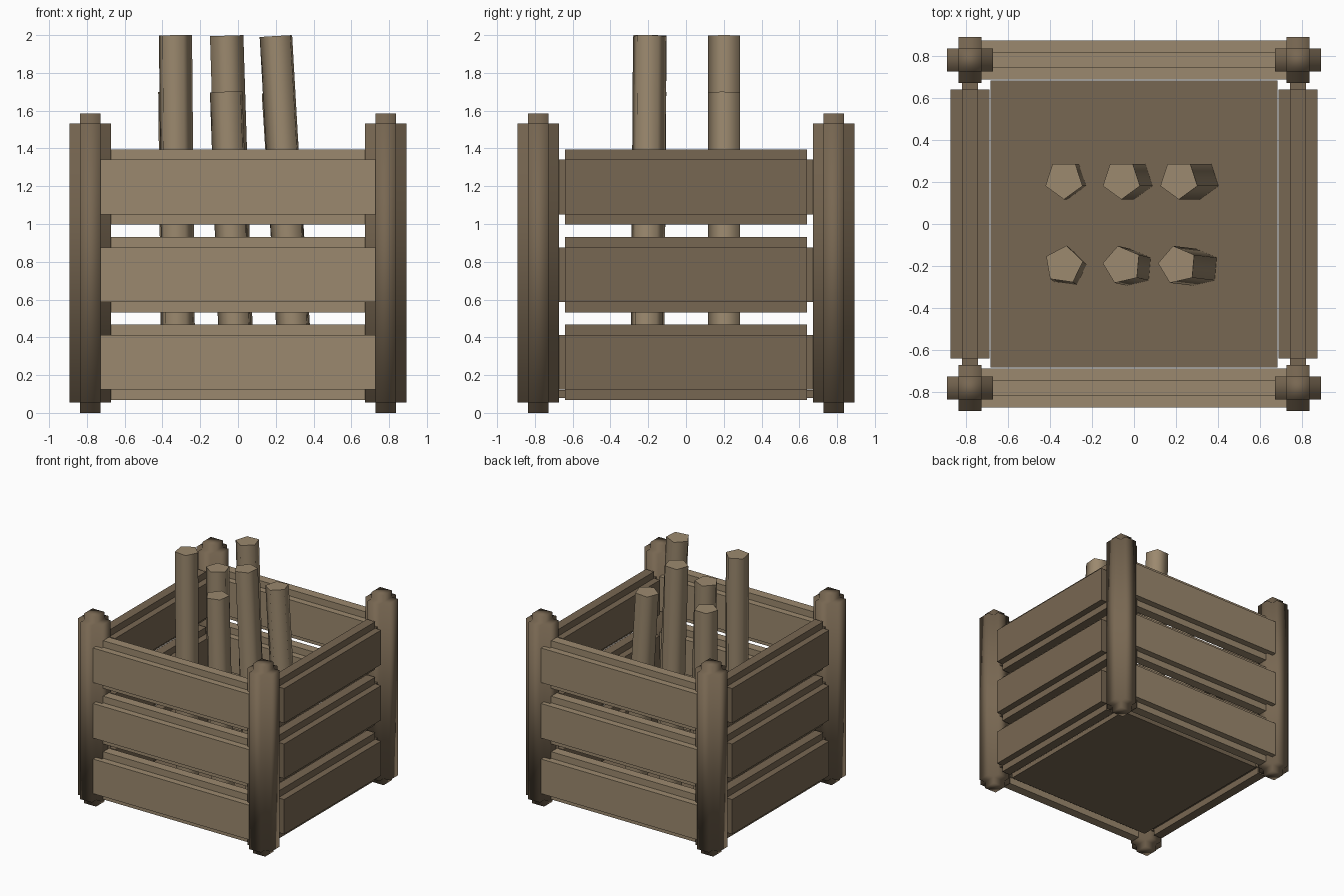
import bpy, bmesh, math
from mathutils import Vector, Matrix

cube = bpy.data.objects.get("Cube")
if cube:
    bpy.data.objects.remove(cube, do_unlink=True)


def material(name, rgb):
    m = bpy.data.materials.new(name)
    m.use_nodes = True
    m.diffuse_color = (*rgb, 1)
    m.node_tree.nodes["Principled BSDF"].inputs["Base Color"].default_value = (*rgb, 1)
    return m


light_wood = material("light_wood", (0.33, 0.25, 0.157))
dark_wood = material("dark_wood", (0.187, 0.136, 0.084))


def finish(bm, name, mat):
    bmesh.ops.recalc_face_normals(bm, faces=bm.faces[:])
    mesh = bpy.data.meshes.new(name)
    bm.to_mesh(mesh)
    bm.free()
    mesh.materials.append(mat)
    obj = bpy.data.objects.new(name, mesh)
    bpy.context.collection.objects.link(obj)


def beam(name, centre, core, step, mat, smooth=False):
    """Box whose six faces are each pushed out by step, leaving notched edges."""
    bm = bmesh.new()
    bmesh.ops.create_cube(bm, size=1)
    bmesh.ops.scale(bm, vec=core, verts=bm.verts[:])
    if step:
        pads = bmesh.ops.extrude_discrete_faces(bm, faces=bm.faces[:])["faces"]
        for face in pads:
            face.normal_update()
            bmesh.ops.translate(bm, vec=face.normal * step, verts=face.verts[:])
    bmesh.ops.translate(bm, vec=centre, verts=bm.verts[:])
    for face in bm.faces:
        face.smooth = smooth
    finish(bm, name, mat)


def stick(name, base, top, turn):
    """Five-sided pole from base to top, smooth sides and flat ends."""
    base, top = Vector(base), Vector(top)
    axis = top - base
    bm = bmesh.new()
    bmesh.ops.create_cone(bm, cap_ends=True, segments=5, radius1=0.093,
                          radius2=0.093, depth=axis.length)
    bm.verts.ensure_lookup_table()
    tilt = Vector((0, 0, 1)).rotation_difference(axis).to_matrix().to_4x4()
    start = math.atan2(bm.verts[0].co.y, bm.verts[0].co.x)
    spin = Matrix.Rotation(math.radians(turn) - start, 4, "Z")
    bmesh.ops.transform(bm, matrix=Matrix.Translation((base + top) / 2) @ tilt @ spin,
                        verts=bm.verts[:])
    for face in bm.faces:
        face.smooth = len(face.verts) == 4
    for edge in bm.edges:
        edge.smooth = all(f.smooth for f in edge.link_faces)
    finish(bm, name, light_wood)


# Corner posts
EDGE = 0.782
STEP = 0.055
for x, side in ((1, "left"), (-1, "right")):
    for y, end in ((-1, "front"), (1, "back")):
        beam(f"{end}_{side}_post", (x * EDGE, y * EDGE, 0.793), (0.11, 0.11, 1.476),
             STEP, dark_wood, smooth=True)

# Three rows of slats on each side
for row in range(3):
    z = 0.268 + row * 0.464
    for s, end, side in ((-1, "front", "right"), (1, "back", "left")):
        beam(f"{end}_slat_{row + 1}", (0, s * EDGE, z), (1.48, 0.077, 0.289),
             STEP, light_wood)
        beam(f"{side}_slat_{row + 1}", (s * EDGE, 0, z), (0.077, 1.282, 0.289),
             STEP, dark_wood)

# Floor
beam("floor", (0, 0, 0.1), (1.37, 1.37, 0.04), 0, dark_wood)

# Leaning sticks: column, base x, top x, front height, back height, front turn
columns = (
    ("right", -0.317, -0.335, 1.999, 1.70, 82),
    ("middle", 0.0, -0.06, 1.70, 1.997, 175),
    ("left", 0.315, 0.207, 1.995, 1.695, 175),
)
for name, x0, x1, front, back, turn in columns:
    for end, y0, y1, top, angle in (("front", -0.208, -0.195, front, turn),
                                    ("back", 0.21, 0.21, back, 270)):
        # Shorter sticks lean a little more, so their tops nearly line up
        x_top = x1 + (x0 - x1) * (2 - top) / 1.9 * 0.4
        stick(f"{end}_{name}_stick", (x0, y0, 0.1), (x_top, y1, top), angle)
